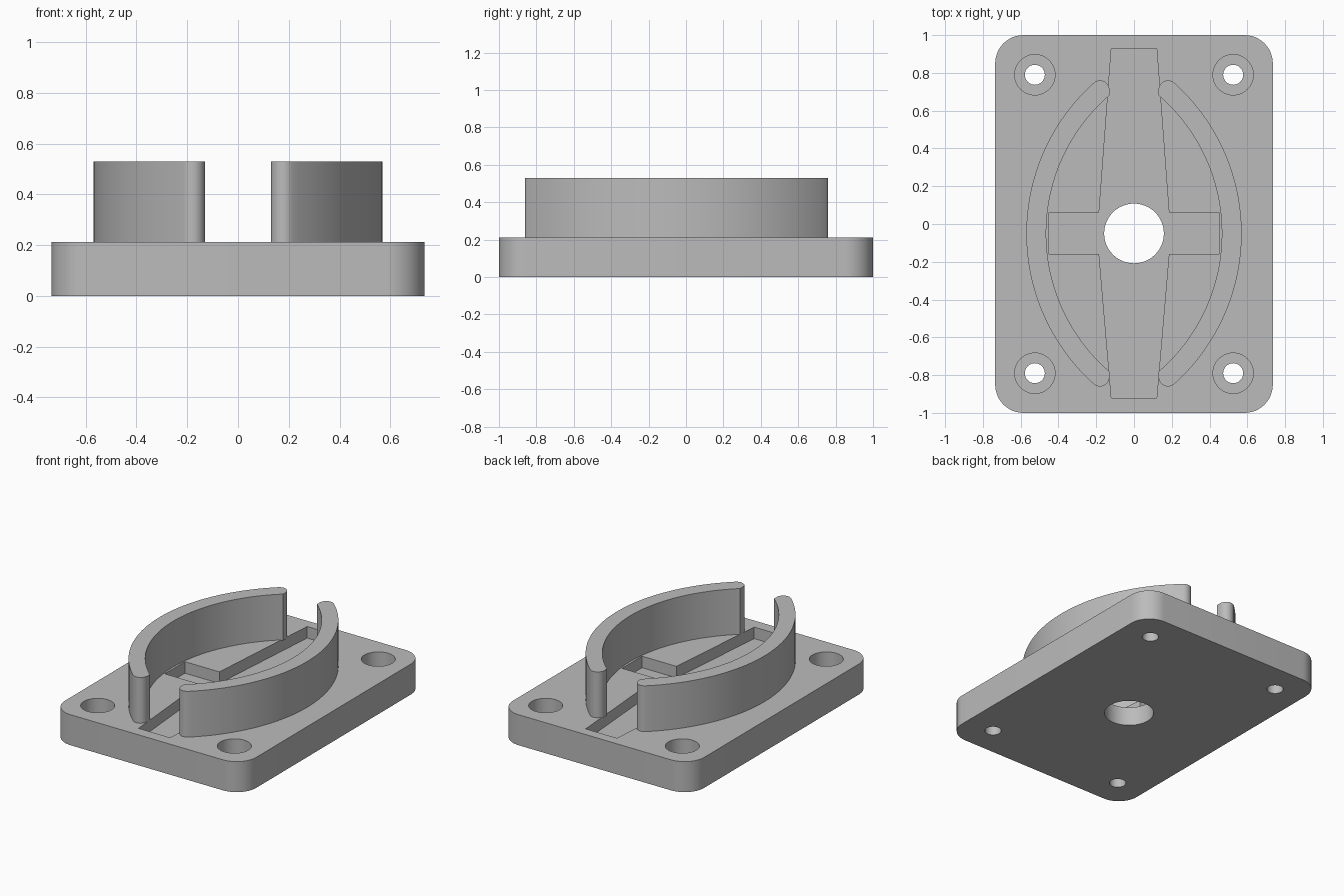
import bpy, bmesh
from math import sin, cos, pi, sqrt, atan2, acos

cube = bpy.data.objects.get("Cube")
if cube:
    bpy.data.objects.remove(cube, do_unlink=True)

grey = bpy.data.materials.new("plain grey")
grey.use_nodes = True
GREY = (0.5, 0.5, 0.5, 1)
grey.diffuse_color = GREY
grey.node_tree.nodes["Principled BSDF"].inputs["Base Color"].default_value = GREY

PLATE_TOP, WALL_TOP, MID_Y = 0.212, 0.53, -0.05


def arc(cx, cy, r, a0, a1, n):
    return [(cx + r * cos(a0 + (a1 - a0) * i / n),
             cy + r * sin(a0 + (a1 - a0) * i / n)) for i in range(n + 1)]


def prism(name, outline, z0, z1):
    """Extrude a closed outline from z0 to z1."""
    bm = bmesh.new()
    face = bm.faces.new([bm.verts.new((x, y, z0)) for x, y in outline])
    top = bmesh.ops.extrude_face_region(bm, geom=[face])["geom"]
    bmesh.ops.translate(bm, vec=(0, 0, z1 - z0),
                        verts=[v for v in top if isinstance(v, bmesh.types.BMVert)])
    bmesh.ops.recalc_face_normals(bm, faces=bm.faces)
    mesh = bpy.data.meshes.new(name)
    bm.to_mesh(mesh)
    bm.free()
    mesh.materials.append(grey)
    obj = bpy.data.objects.new(name, mesh)
    bpy.context.collection.objects.link(obj)
    return obj


def activate(obj):
    bpy.ops.object.select_all(action="DESELECT")
    obj.select_set(True)
    bpy.context.view_layer.objects.active = obj


def cut(target, outline, z0, z1):
    cutter = prism("cutter", outline, z0, z1)
    cutter.hide_render = True
    mod = target.modifiers.new("cut", "BOOLEAN")
    mod.operation, mod.solver, mod.object = "DIFFERENCE", "EXACT", cutter
    activate(target)
    bpy.ops.object.modifier_apply(modifier=mod.name)
    bpy.data.objects.remove(cutter, do_unlink=True)


def circle(x, y, r, n=48):
    return arc(x, y, r, 0, 2 * pi, n)[:-1]


# Base plate with rounded corners
W, L, R = 0.735, 1.0, 0.15
corners = [(1, 1), (-1, 1), (-1, -1), (1, -1)]
outline = []
for i, (sx, sy) in enumerate(corners):
    outline += arc(sx * (W - R), sy * (L - R), R, i * pi / 2, (i + 1) * pi / 2, 12)
plate = prism("base_plate", outline, 0, PLATE_TOP)

# Cross-shaped recess with tapering long arms
half = [(0.12, -0.92), (0.185, -0.16), (0.45, -0.16),
        (0.45, 0.06), (0.185, 0.06), (0.12, 0.93)]
cut(plate, half + [(-x, y) for x, y in reversed(half)], PLATE_TOP - 0.08, 0.4)

# Centre bore and counterbored screw holes
cut(plate, circle(0, MID_Y, 0.158, 64), -0.1, 0.4)
for sx, sy in corners:
    x, y = sx * 0.525, sy * 0.79
    cut(plate, circle(x, y, 0.107), PLATE_TOP - 0.13, 0.4)
    cut(plate, circle(x, y, 0.053, 32), -0.1, 0.3)

# Curved walls: outer arc, rounded tips, flat inner ends, inner arc
RO, THICK, TIP, GAP = 1.07, 0.105, 0.05, 0.13
cx = 0.57 - RO
tip_x = GAP + TIP
tip_y = sqrt((RO - TIP) ** 2 - (tip_x - cx) ** 2)
a_out = atan2(tip_y, tip_x - cx)
a_in = acos((GAP - cx) / (RO - THICK))
wall = arc(cx, 0, RO, -a_out, a_out, 48)
wall += arc(tip_x, tip_y, TIP, a_out, pi, 10)[1:]
wall += arc(cx, 0, RO - THICK, a_in, -a_in, 48)
wall += arc(tip_x, -tip_y, TIP, -pi, -a_out, 10)[:-1]

parts = [plate]
for name, s in (("left_wall", 1), ("right_wall", -1)):
    parts.append(prism(name, [(s * x, y + MID_Y) for x, y in wall],
                       PLATE_TOP - 0.005, WALL_TOP))

for obj in parts:
    activate(obj)
    bpy.ops.object.shade_smooth_by_angle(angle=0.5)
